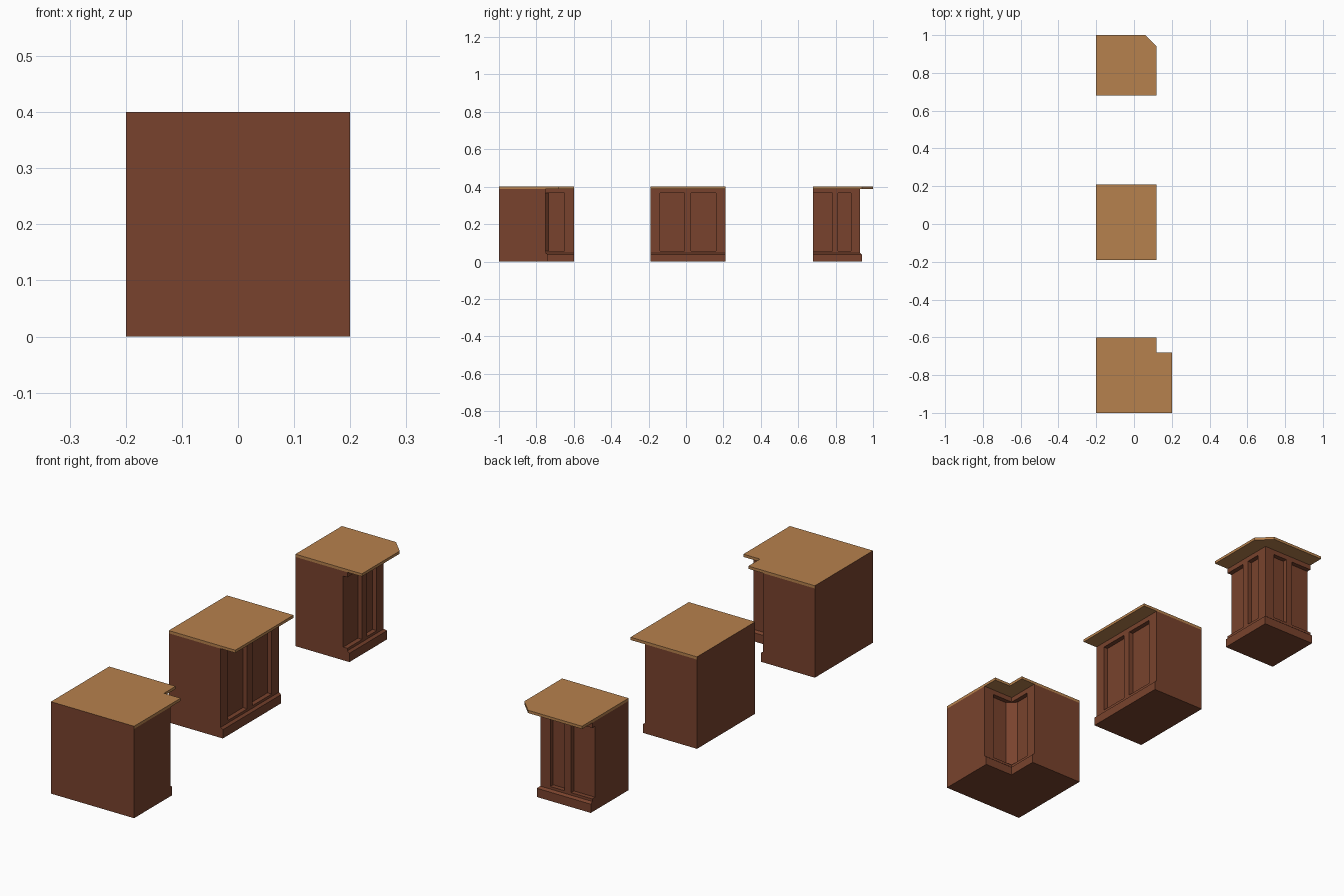
import bpy, bmesh

if "Cube" in bpy.data.objects:
    bpy.data.objects.remove(bpy.data.objects["Cube"])

def material(name, rgb):
    m = bpy.data.materials.new(name)
    m.diffuse_color = (*rgb, 1)
    m.use_nodes = True
    m.node_tree.nodes["Principled BSDF"].inputs["Base Color"].default_value = m.diffuse_color
    return m

DARK = material("dark_wood", (0.19, 0.055, 0.026))
LIGHT = material("light_wood", (0.47, 0.22, 0.075))

SLAB_Z, TOP_Z = 0.388, 0.40          # countertop underside and top
PANEL_Z0, PANEL_Z1 = 0.057, 0.366    # height range of the recessed panels
FACE, DEPTH, FOOT = 0.05, 0.02, 0.01  # customer face, panel recess, plinth step
BACK = FACE - DEPTH

def loft(name, layers, mats):
    """Solid through a stack of (counter-clockwise outline, z) layers."""
    bm = bmesh.new()
    rings = [[bm.verts.new((x, y, z)) for x, y in pts] for pts, z in layers]
    n = len(rings[0])
    bm.faces.new(rings[0][::-1])
    bm.faces.new(rings[-1])
    for a, b in zip(rings, rings[1:]):
        for i in range(n):
            j = (i + 1) % n
            bm.faces.new((a[i], a[j], b[j], b[i]))
    bmesh.ops.recalc_face_normals(bm, faces=bm.faces)
    me = bpy.data.meshes.new(name)
    bm.to_mesh(me)
    bm.free()
    for m in mats:
        me.materials.append(m)
    ob = bpy.data.objects.new(name, me)
    bpy.context.collection.objects.link(ob)
    return ob

def rect(x0, x1, y0, y1):
    return [(x0, y0), (x1, y0), (x1, y1), (x0, y1)]

def counter(name, outline, cuts, top, painted):
    # cabinet with a stepped, sloped plinth
    body = loft(name + "_cabinet", [(outline(FOOT), 0), (outline(FOOT), 0.038),
                                    (outline(0), 0.046), (outline(0), SLAB_Z)], [DARK])
    # recessed panels
    bpy.context.view_layer.objects.active = body
    for pts in cuts:
        cutter = loft("panel_cutter", [(pts, PANEL_Z0), (pts, PANEL_Z1)], [DARK])
        cutter.hide_render = True
        mod = body.modifiers.new("panel", 'BOOLEAN')
        mod.operation, mod.solver, mod.object = 'DIFFERENCE', 'EXACT', cutter
        bpy.ops.object.modifier_apply(modifier=mod.name)
        bpy.data.objects.remove(cutter)
    # countertop, with the wall-side edges in dark wood
    slab = loft(name + "_countertop", [(top, SLAB_Z), (top, TOP_Z)], [LIGHT, DARK])
    for p in slab.data.polygons:
        if any(p.normal.x * dx + p.normal.y * dy > 0.9 for dx, dy in painted):
            p.material_index = 1

# straight section, two panels
counter("straight",
        lambda o: rect(-0.2, FACE + o, -0.19, 0.21),
        [rect(BACK, 0.1, -0.14, -0.008), rect(BACK, 0.1, 0.028, 0.16)],
        rect(-0.2, 0.12, -0.19, 0.21),
        [(-1, 0)])

# inner corner, one wrapped panel with a diagonal back
def inner(o):
    x, y = FACE + o, FACE + o - 0.8
    return [(-0.2, -1), (0.2, -1), (0.2, y), (x, y), (x, -0.6), (-0.2, -0.6)]

counter("inner_corner", inner,
        [[(BACK + 0.035, BACK - 0.8), (0.15, BACK - 0.8), (0.15, -0.7), (0.1, -0.7),
          (0.1, -0.65), (BACK, -0.65), (BACK, BACK - 0.765)]],
        [(-0.2, -1), (0.2, -1), (0.2, -0.68), (0.12, -0.68), (0.12, -0.6), (-0.2, -0.6)],
        [(-1, 0), (0, -1)])

# outer corner, panels mirrored across the diagonal y = x + 0.88
side_cuts = [rect(BACK, 0.1, 0.6, 0.782), rect(BACK, 0.1, 0.814, 0.882)]
back_cuts = [[(y - 0.88, x + 0.88) for x, y in c][::-1] for c in side_cuts]
counter("outer_corner",
        lambda o: rect(-0.2, FACE + o, 0.68, FACE + o + 0.88),
        side_cuts + back_cuts,
        [(-0.2, 0.68), (0.12, 0.68), (0.12, 0.94), (0.06, 1), (-0.2, 1)],
        [])
